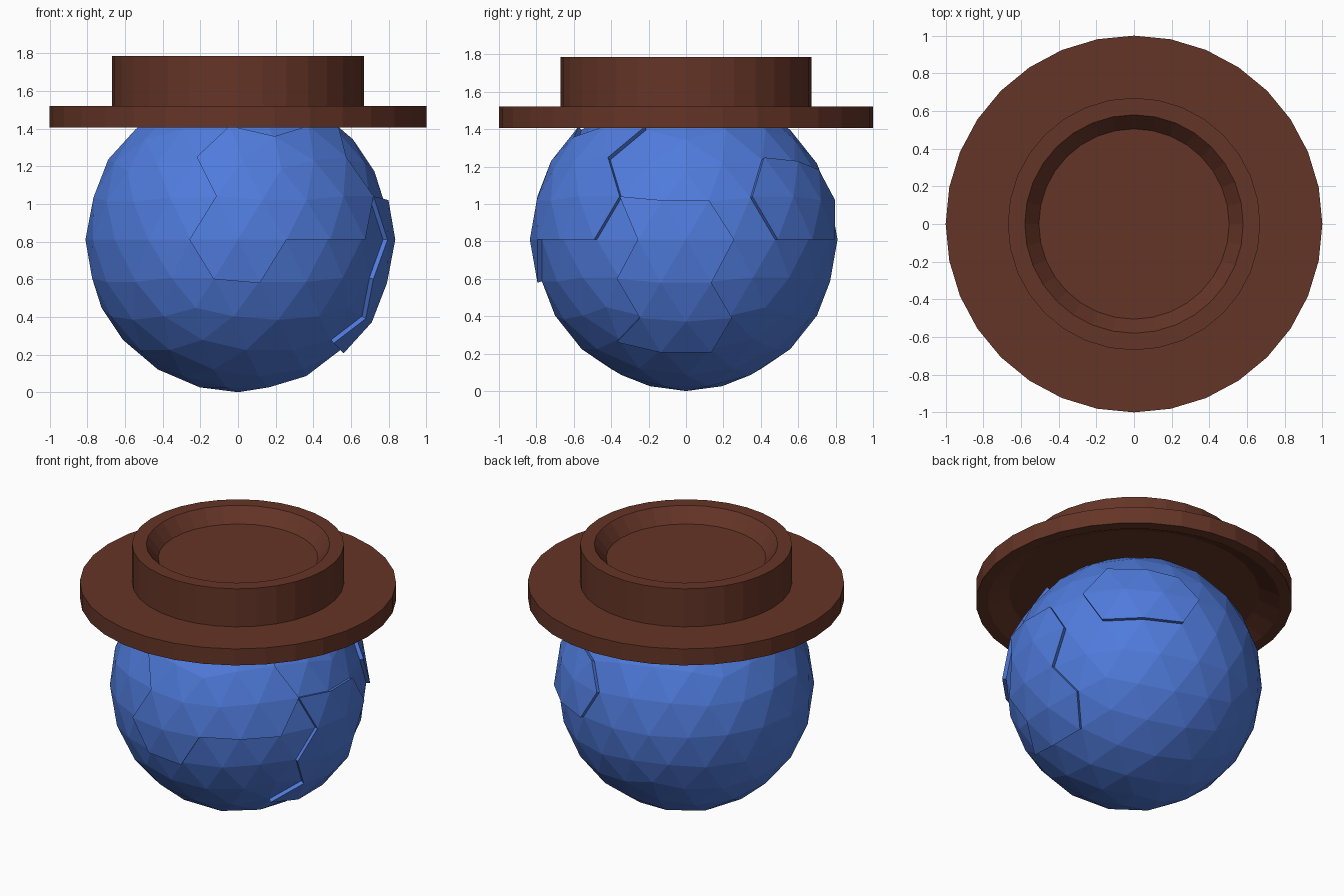
import bpy, bmesh
from math import sin, cos, pi, atan2, degrees
from mathutils import Vector

if "Cube" in bpy.data.objects:
    bpy.data.objects.remove(bpy.data.objects["Cube"])

R = 0.81      # ball radius, also its centre height
LIFT = 0.025  # thickness of the raised patches


def finish(bm, name, color):
    bmesh.ops.recalc_face_normals(bm, faces=bm.faces[:])
    mesh = bpy.data.meshes.new(name)
    bm.to_mesh(mesh)
    bm.free()
    obj = bpy.data.objects.new(name, mesh)
    bpy.context.collection.objects.link(obj)
    mat = bpy.data.materials.new(name + "_color")
    mat.diffuse_color = color
    mat.use_nodes = True
    mat.node_tree.nodes["Principled BSDF"].inputs["Base Color"].default_value = mat.diffuse_color
    mesh.materials.append(mat)
    return obj


def inside(px, py, poly):
    hit = False
    for (x1, y1), (x2, y2) in zip(poly, poly[1:] + poly[:1]):
        if (y1 > py) != (y2 > py) and px < x1 + (py - y1) * (x2 - x1) / (y2 - y1):
            hit = not hit
    return hit


# Patch outlines as (azimuth in degrees, height)
front_patch = [(-108, 1.24), (-98, 1.04), (-108, .81), (-99, .60), (-82, .59), (-72, .81),
               (-36, .81), (-26, 1.03), (-38, 1.25), (-20, 1.43), (-54, 1.44),
               (-70, 1.35), (-93, 1.39)]
side_patch = [(-26, 1.03), (9, 1.01), (18, .81), (10, .58), (21, .40), (14, .22),
              (-36, .28), (-20, .41), (-27, .61), (-18, .81)]
back_patch = [(36, .81), (72, .81), (81, 1.03), (72, 1.17), (36, 1.25), (27, 1.05)]

# Faceted ball with raised patches
bm = bmesh.new()
bmesh.ops.create_icosphere(bm, subdivisions=3, radius=R)
groups = []
for poly in (front_patch, side_patch, back_patch):
    faces = []
    for f in bm.faces:
        c = f.calc_center_median()
        c = c * (R / c.length)
        if inside(degrees(atan2(c.y, c.x)), c.z + R, poly):
            faces.append(f)
    groups.append(faces)
for faces in groups:
    new = bmesh.ops.extrude_face_region(bm, geom=faces)["geom"]
    for v in new:
        if isinstance(v, bmesh.types.BMVert):
            v.co += v.co.normalized() * LIFT
    old = [f for f in faces if f.is_valid]
    if old:
        bmesh.ops.delete(bm, geom=old, context='FACES')
bmesh.ops.translate(bm, verts=bm.verts[:], vec=Vector((0, 0, R)))
finish(bm, "ball_head", (0.08, 0.2, 0.72, 1))

# Hat: one turned profile, hollowed a little above and below
profile = [(.79, 1.47), (.925, 1.405), (1, 1.405), (1, 1.52), (.67, 1.52),
           (.67, 1.785), (.58, 1.785), (.505, 1.69)]
SIDES = 32
bm = bmesh.new()
rings = [[bm.verts.new((r * cos(2 * pi * i / SIDES), r * sin(2 * pi * i / SIDES), z))
          for i in range(SIDES)] for r, z in profile]
for a, b in zip(rings, rings[1:]):
    for i in range(SIDES):
        j = (i + 1) % SIDES
        bm.faces.new((a[i], a[j], b[j], b[i]))
bm.faces.new(rings[0])
bm.faces.new(rings[-1])
finish(bm, "hat", (0.13, 0.035, 0.02, 1))
